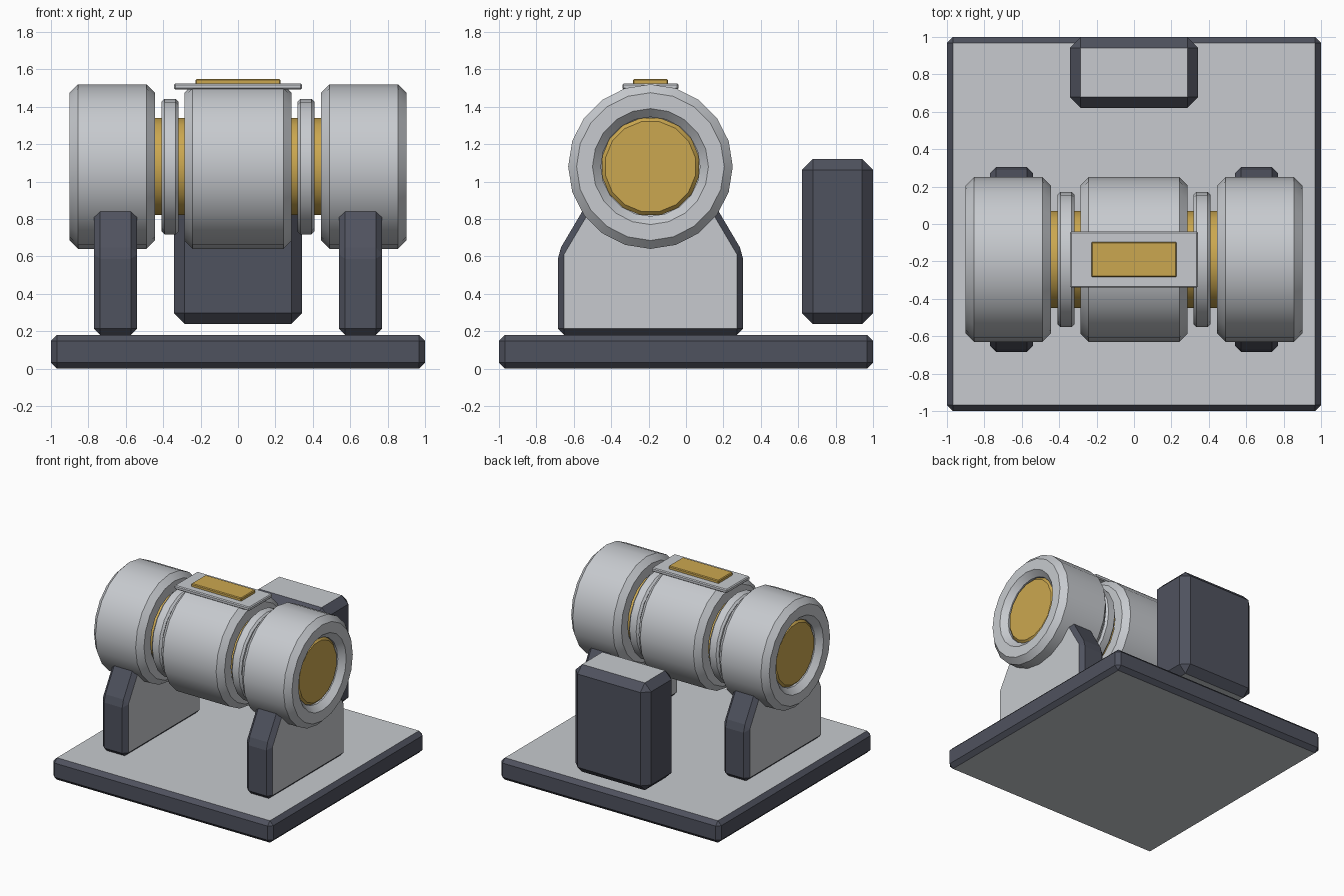
import bpy, bmesh, math

if "Cube" in bpy.data.objects:
    bpy.data.objects.remove(bpy.data.objects["Cube"])

def material(name, rgb):
    m = bpy.data.materials.new(name)
    m.diffuse_color = (*rgb, 1)
    m.use_nodes = True
    m.node_tree.nodes["Principled BSDF"].inputs["Base Color"].default_value = m.diffuse_color
    return m

LIGHT = material("light grey", (0.57, 0.59, 0.62))
DARK = material("slate", (0.078, 0.084, 0.112))
GOLD = material("gold", (0.60, 0.39, 0.08))
AXIS_Y, AXIS_Z = -0.19, 1.08

def finish(name, bm, mats, axis=None):
    """Make the object; faces square to the given axis take the second material."""
    bmesh.ops.recalc_face_normals(bm, faces=bm.faces[:])
    if axis is not None:
        for f in bm.faces:
            f.material_index = int(abs(f.normal[axis]) > 0.99)
    me = bpy.data.meshes.new(name)
    bm.to_mesh(me)
    bm.free()
    for m in mats:
        me.materials.append(m)
    ob = bpy.data.objects.new(name, me)
    bpy.context.collection.objects.link(ob)
    return ob

def prism(name, profile, x0, x1, bevel, mats, axis=None):
    """Extrude a (y, z) profile along x and chamfer every edge."""
    bm = bmesh.new()
    face = bm.faces.new([bm.verts.new((x0, y, z)) for y, z in profile])
    ext = bmesh.ops.extrude_face_region(bm, geom=[face])
    bmesh.ops.translate(bm, vec=(x1 - x0, 0, 0),
                        verts=[v for v in ext["geom"] if isinstance(v, bmesh.types.BMVert)])
    bmesh.ops.recalc_face_normals(bm, faces=bm.faces[:])
    bmesh.ops.bevel(bm, geom=bm.edges[:], offset=bevel, segments=1,
                    profile=0.5, affect='EDGES')
    return finish(name, bm, mats, axis)

def block(name, x, y, z, bevel, mats, axis=None):
    profile = [(y[0], z[0]), (y[1], z[0]), (y[1], z[1]), (y[0], z[1])]
    return prism(name, profile, x[0], x[1], bevel, mats, axis)

def lathe(name, profile, sides, mat, turn=0.0, closed=True):
    """Revolve an (x, radius) profile about the barrel axis."""
    bm = bmesh.new()
    rings = []
    for i in range(sides):
        a = 2 * math.pi * (i + turn) / sides
        rings.append([bm.verts.new((x, AXIS_Y + r * math.sin(a), AXIS_Z + r * math.cos(a)))
                      for x, r in profile])
    n = len(profile)
    for i in range(sides):
        p, q = rings[i], rings[(i + 1) % sides]
        for j in range(n if closed else n - 1):
            k = (j + 1) % n
            bm.faces.new((p[j], p[k], q[k], q[j]))
    if not closed:
        for j in (0, n - 1):
            bm.faces.new([r[j] for r in rings])
    ob = finish(name, bm, [mat])
    bpy.ops.object.select_all(action='DESELECT')
    ob.select_set(True)
    bpy.context.view_layer.objects.active = ob
    bpy.ops.object.shade_smooth_by_angle(angle=math.radians(30))
    return ob

def tube(name, x0, x1, outer, inner, c):
    """Ring with all four rims chamfered."""
    return lathe(name, [(x0, inner + c), (x0, outer - c), (x0 + c, outer), (x1 - c, outer),
                        (x1, outer - c), (x1, inner + c), (x1 - c, inner), (x0 + c, inner)],
                 20, LIGHT)

# base slab and rear box, light on top and bottom
block("base", (-1, 1), (-1, 1), (0, 0.18), 0.032, [DARK, LIGHT], 2)
block("rear_box", (-0.343, 0.343), (0.62, 1.0), (0.238, 1.12), 0.058, [DARK, LIGHT], 2)

# barrel sections
tube("middle_barrel", -0.287, 0.287, 0.44, 0.265, 0.045)
for side, s in (("left", -1), ("right", 1)):
    a, b = sorted((s * 0.445, s * 0.9))
    tube(side + "_barrel", a, b, 0.44, 0.265, 0.045)
    a, b = sorted((s * 0.318, s * 0.408))
    tube(side + "_collar", a, b, 0.362, 0.25, 0.015)
    # support with sloped shoulders and light cheeks
    a, b = sorted((s * 0.54, s * 0.77))
    half = [(0.495, 0.18), (0.495, 0.62), (0.30, 0.95)]
    profile = [(AXIS_Y + y, z) for y, z in half] + [(AXIS_Y - y, z) for y, z in reversed(half)]
    prism(side + "_support", profile, a, b, 0.033, [DARK, LIGHT], 0)

# inner core running through the barrel
lathe("core", [(-0.86, 0.245), (-0.84, 0.265), (0.84, 0.265), (0.86, 0.245)],
      16, GOLD, 0.5, closed=False)

# top plate and inlay
block("top_plate", (-0.342, 0.342), (-0.34, -0.04), (1.492, 1.524), 0.007, [LIGHT])
block("top_inlay", (-0.228, 0.228), (-0.284, -0.096), (1.515, 1.548), 0.006, [GOLD])
